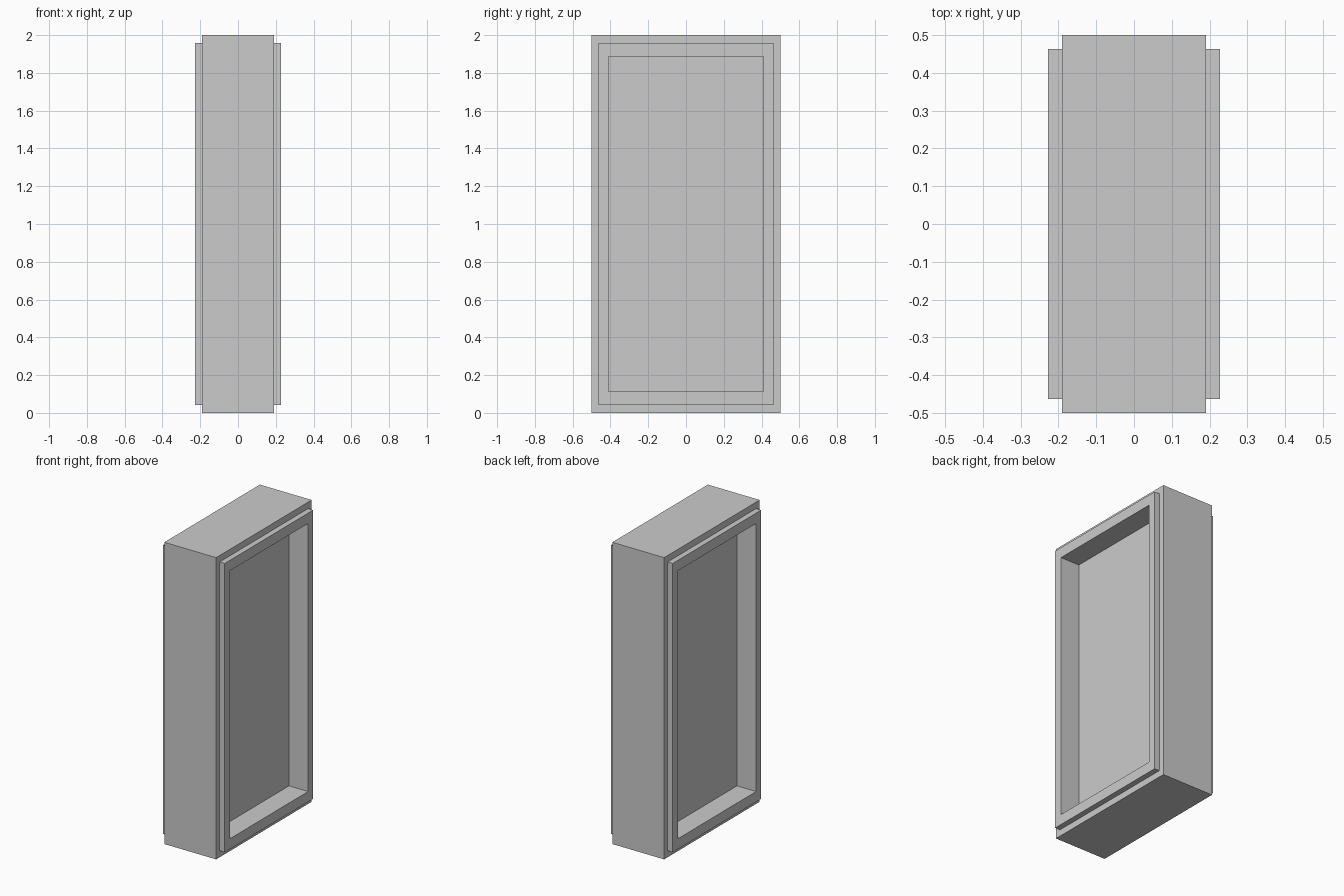
import bpy
import bmesh

if "Cube" in bpy.data.objects:
    bpy.data.objects.remove(bpy.data.objects["Cube"])

# Rectangular section (distance out along x, half width y, half height z),
# ordered from the outer edge of the casing in to the recessed panel
SECTIONS = [
    (0.19, 0.50, 1.00),     # casing edge
    (0.19, 0.463, 0.957),   # foot of raised rim
    (0.227, 0.463, 0.957),  # outer edge of rim
    (0.227, 0.41, 0.888),   # inner edge of rim
    (0.087, 0.41, 0.888),   # recessed panel
]
MID_Z = 1.0


def add_ring(bm, x, hy, hz):
    corners = [(-hy, -hz), (hy, -hz), (hy, hz), (-hy, hz)]
    return [bm.verts.new((x, y, MID_Z + z)) for y, z in corners]


def bridge(bm, a, b):
    for i in range(4):
        j = (i + 1) % 4
        bm.faces.new((a[i], a[j], b[j], b[i]))


bm = bmesh.new()

# Left panel and rim, across the casing, then right rim and panel
rings = [add_ring(bm, -x, y, z) for x, y, z in reversed(SECTIONS)]
rings += [add_ring(bm, x, y, z) for x, y, z in SECTIONS]
for a, b in zip(rings, rings[1:]):
    bridge(bm, a, b)

# Recessed panels close both ends
bm.faces.new(rings[0])
bm.faces.new(rings[-1])
bmesh.ops.recalc_face_normals(bm, faces=bm.faces)

mesh = bpy.data.meshes.new("recessed_casing")
bm.to_mesh(mesh)
bm.free()
casing = bpy.data.objects.new("recessed_casing", mesh)
bpy.context.collection.objects.link(casing)
